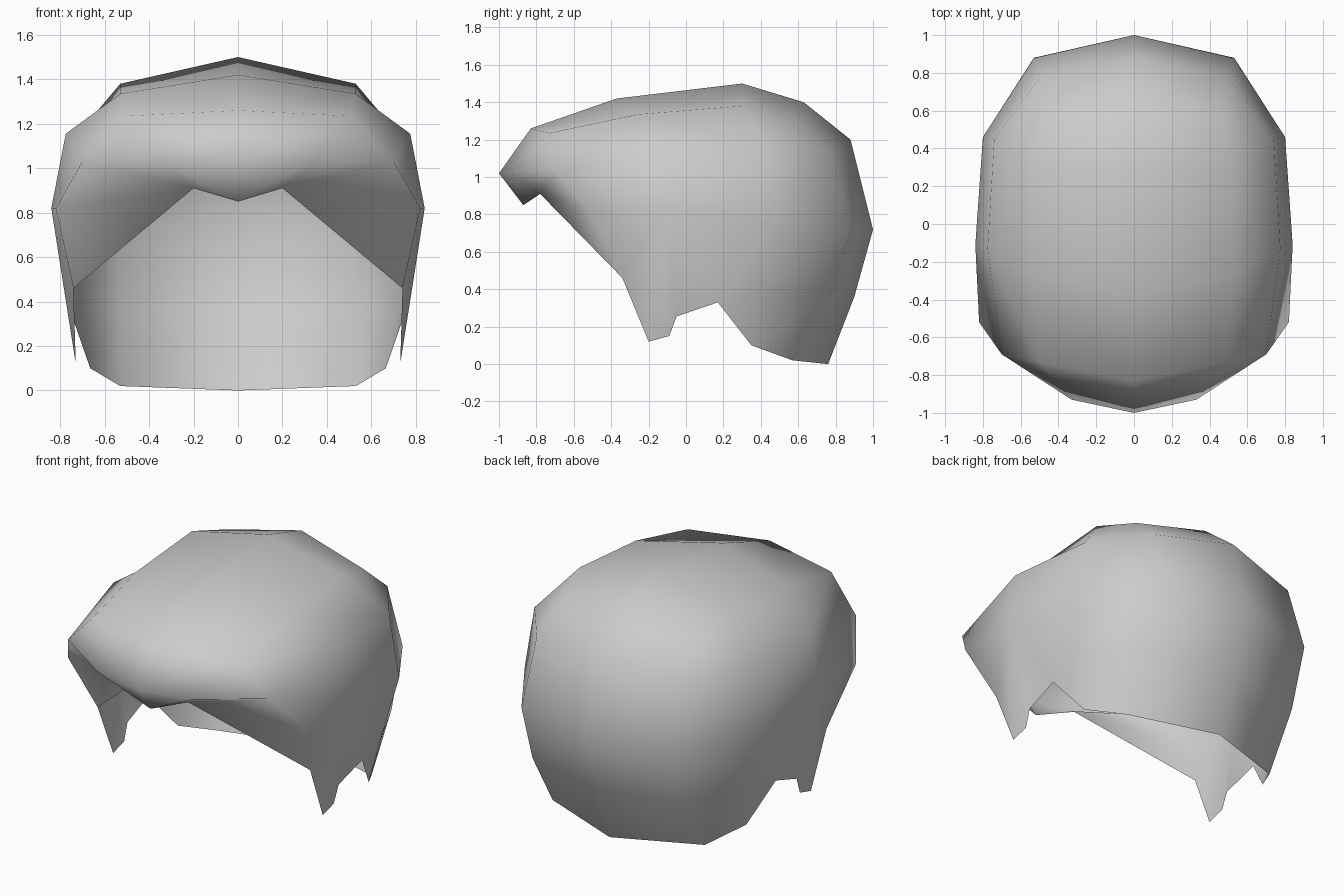
import bpy
import bmesh

cube = bpy.data.objects.get("Cube")
if cube:
    bpy.data.objects.remove(cube, do_unlink=True)


def make_material(name, colour):
    material = bpy.data.materials.new(name)
    material.use_nodes = True
    material.diffuse_color = colour
    material.node_tree.nodes["Principled BSDF"].inputs["Base Color"].default_value = colour
    return material


def loft(name, stations, material):
    """Bridge neighbouring stations; repeated points collapse quads to triangles."""
    bm = bmesh.new()
    verts = {}
    for point in (p for station in stations for p in station):
        if point not in verts:
            verts[point] = bm.verts.new(point)
    for front, back in zip(stations, stations[1:]):
        for k in range(len(front) - 1):
            corners = (front[k], front[k + 1], back[k + 1], back[k])
            unique = list(dict.fromkeys(corners))
            if len(unique) > 2:
                bm.faces.new([verts[p] for p in unique]).smooth = True
    mesh = bpy.data.meshes.new(name)
    bm.to_mesh(mesh)
    bm.free()
    mesh.materials.append(material)
    obj = bpy.data.objects.new(name, mesh)
    bpy.context.collection.objects.link(obj)
    return obj


# Points on the left half that several stations share
brow_corner = (0.70, -0.69, 1.03)
temple = (0.82, -0.52, 0.82)
front_rim = (0.74, -0.34, 0.46)
fringe_notch = (0.20, -0.78, 0.91)
shoulder_mid = (0.775, -0.13, 1.155)
side_mid = (0.84, -0.11, 0.82)
shoulder_back = (0.74, 0.45, 1.13)
side_back = (0.80, 0.46, 0.75)
low_back = (0.73, 0.38, 0.38)
ear_arch = (0.745, 0.17, 0.33)
crown_front = [(0, -0.37, 1.42), (0.53, -0.26, 1.335), shoulder_mid, side_mid]

# Stations from the fringe over the crown to the nape, centre line outwards
stations = [
    # Fringe
    [(0, -0.87, 0.85), fringe_notch, fringe_notch, front_rim, front_rim],
    [(0, -1.0, 1.02), (0.33, -0.93, 1.02), brow_corner, temple, front_rim],
    [(0, -0.83, 1.26), (0.50, -0.73, 1.235), brow_corner, temple, front_rim],
    # Crown, with the sideburn points along the lower edge
    crown_front + [(0.73, -0.20, 0.12)],
    crown_front + [(0.73, -0.09, 0.15)],
    crown_front + [(0.735, -0.05, 0.255)],
    [(0, 0.30, 1.50), (0.53, 0.30, 1.38), shoulder_back, side_back, ear_arch],
    # Back of the head
    [(0, 0.63, 1.40), (0.47, 0.58, 1.30), shoulder_back, side_back, low_back],
    [(0, 0.88, 1.20), (0.50, 0.77, 1.13), shoulder_back, side_back, low_back],
    [(0, 1.0, 0.72), (0.53, 0.88, 0.72), side_back, side_back, low_back],
    # Nape
    [(0, 0.90, 0.36), (0.53, 0.77, 0.36), low_back, low_back, low_back],
    [(0, 0.76, 0), (0.53, 0.57, 0.02), (0.665, 0.35, 0.10), ear_arch, ear_arch],
]

grey = make_material("light_grey", (0.6, 0.6, 0.6, 1))
hair = loft("hair_cap", stations, grey)

# Right half
mirror = hair.modifiers.new("mirror", "MIRROR")
mirror.use_axis[0] = True
mirror.use_clip = True
mirror.merge_threshold = 0.001
